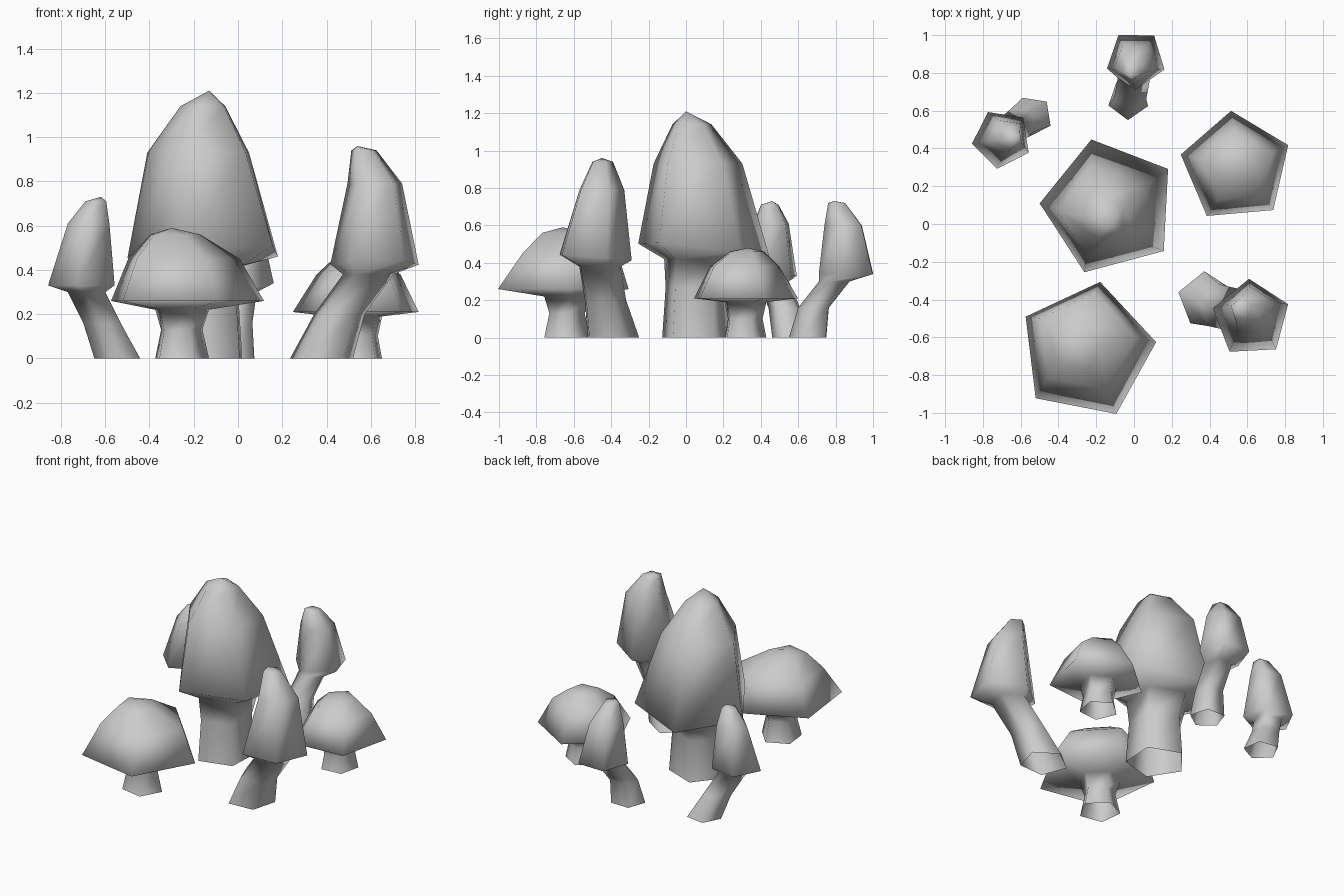
import bpy, bmesh, math

if "Cube" in bpy.data.objects:
    bpy.data.objects.remove(bpy.data.objects["Cube"])

SIDES = 5

grey = bpy.data.materials.new("mushroom_grey")
grey.use_nodes = True
COLOUR = (0.6, 0.6, 0.6, 1)
grey.diffuse_color = COLOUR
grey.node_tree.nodes["Principled BSDF"].inputs["Base Color"].default_value = COLOUR


def add_ring(bm, phase, x, y, z, radius, tilt_x=0, tilt_y=0):
    """Five-sided ring of vertices, optionally tilted along each axis."""
    ring = []
    for i in range(SIDES):
        angle = math.radians(phase) + math.tau * i / SIDES
        dx, dy = radius * math.cos(angle), radius * math.sin(angle)
        ring.append(bm.verts.new((x + dx, y + dy, z + tilt_x * dx + tilt_y * dy)))
    return ring


def mushroom(name, phase, foot, waist, neck, rim, shoulder, crown, tip):
    """Skin one mushroom from its open foot up to the tip of its cap."""
    bm = bmesh.new()
    sections = (foot, waist, neck, rim, shoulder, crown)
    rings = [add_ring(bm, phase, *section) for section in sections]
    top = bm.verts.new(tip)
    for i in range(SIDES):
        j = (i + 1) % SIDES
        for low, high in zip(rings, rings[1:]):
            bm.faces.new((low[i], low[j], high[j], high[i]))
        bm.faces.new((rings[-1][i], rings[-1][j], top))
    for face in bm.faces:
        face.smooth = True
    mesh = bpy.data.meshes.new(name)
    bm.to_mesh(mesh)
    bm.free()
    mesh.materials.append(grey)
    obj = bpy.data.objects.new(name, mesh)
    bpy.context.collection.objects.link(obj)


# Large central mushroom
mushroom("large_mushroom", phase=33,
         foot=(-.14, .05, 0, .19),
         waist=(-.14, .05, .27, .17),
         neck=(-.14, .07, .42, .2),
         rim=(-.13, .09, .47, .37, .04, -.11),
         shoulder=(-.16, .06, .93, .25),
         crown=(-.15, .03, 1.14, .11),
         tip=(-.13, 0, 1.21))

# Wide flat mushroom in front
mushroom("wide_mushroom", phase=7,
         foot=(-.26, -.64, 0, .13),
         waist=(-.26, -.64, .13, .1),
         neck=(-.26, -.64, .22, .13),
         rim=(-.25, -.67, .26, .37),
         shoulder=(-.26, -.63, .45, .27),
         crown=(-.29, -.66, .56, .12),
         tip=(-.3, -.66, .59))

# Small flat mushroom on the left
mushroom("flat_mushroom", phase=23,
         foot=(.54, .31, 0, .12),
         waist=(.54, .31, .1, .1),
         neck=(.54, .31, .19, .12),
         rim=(.54, .3, .21, .3),
         shoulder=(.55, .3, .38, .2),
         crown=(.54, .32, .46, .1),
         tip=(.54, .33, .48))

# Tall leaning mushroom in front
mushroom("leaning_mushroom", phase=21,
         foot=(.38, -.4, 0, .15),
         waist=(.46, -.44, .2, .12),
         neck=(.59, -.47, .38, .12),
         rim=(.62, -.5, .43, .21, 0, -.08),
         shoulder=(.62, -.46, .79, .13),
         crown=(.57, -.45, .94, .06),
         tip=(.54, -.45, .96))

# Small slender mushroom on the right
mushroom("slender_mushroom", phase=45,
         foot=(-.54, .57, 0, .11),
         waist=(-.61, .53, .16, .09),
         neck=(-.68, .47, .3, .09),
         rim=(-.7, .45, .33, .16),
         shoulder=(-.67, .46, .61, .1),
         crown=(-.64, .45, .71, .05),
         tip=(-.62, .46, .73))

# Small slender mushroom at the back
mushroom("back_mushroom", phase=53,
         foot=(-.03, .66, 0, .11),
         waist=(-.02, .69, .16, .09),
         neck=(0, .8, .3, .09),
         rim=(.01, .87, .34, .16),
         shoulder=(0, .85, .6, .11),
         crown=(-.01, .81, .72, .05),
         tip=(-.02, .79, .73))
